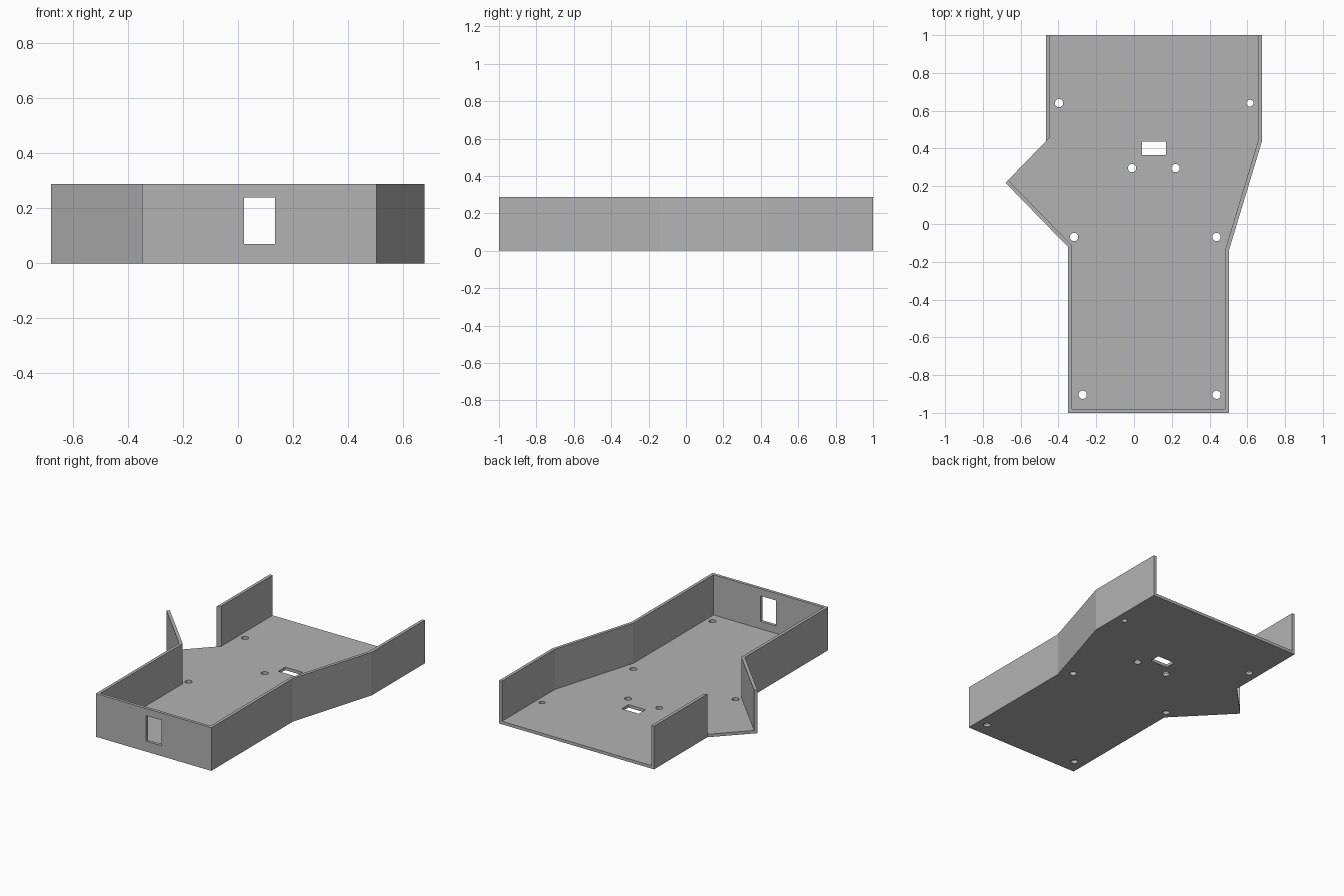
import bpy, bmesh, math
from mathutils import Matrix

cube = bpy.data.objects.get("Cube")
if cube:
    bpy.data.objects.remove(cube, do_unlink=True)

HEIGHT, FLOOR, WALL = 0.288, 0.02, 0.02

grey = bpy.data.materials.new("mid grey")
grey.use_nodes = True
colour = (0.45, 0.45, 0.45, 1)
grey.diffuse_color = colour
grey.node_tree.nodes["Principled BSDF"].inputs["Base Color"].default_value = colour


def prism(name, outline, z0, z1):
    """Extrude a flat outline from z0 up to z1."""
    bm = bmesh.new()
    face = bm.faces.new([bm.verts.new((x, y, z0)) for x, y in outline])
    top = bmesh.ops.extrude_face_region(bm, geom=[face])["geom"]
    moved = [v for v in top if isinstance(v, bmesh.types.BMVert)]
    bmesh.ops.translate(bm, verts=moved, vec=(0, 0, z1 - z0))
    bmesh.ops.recalc_face_normals(bm, faces=bm.faces)
    mesh = bpy.data.meshes.new(name)
    bm.to_mesh(mesh)
    bm.free()
    mesh.materials.append(grey)
    obj = bpy.data.objects.new(name, mesh)
    bpy.context.collection.objects.link(obj)
    return obj


def rectangle(x0, x1, y0, y1):
    return [(x0, y0), (x1, y0), (x1, y1), (x0, y1)]


def circle(x, y, r, sides=24):
    angles = [math.tau * i / sides for i in range(sides)]
    return [(x + r * math.cos(a), y + r * math.sin(a)) for a in angles]


def cut(body, cutter):
    """Subtract the cutter from the body, then discard it."""
    cutter.hide_render = True
    mod = body.modifiers.new("cut", "BOOLEAN")
    mod.operation, mod.solver, mod.object = "DIFFERENCE", "EXACT", cutter
    bpy.context.view_layer.objects.active = body
    bpy.ops.object.modifier_apply(modifier=mod.name)
    bpy.data.objects.remove(cutter, do_unlink=True)


# Solid tray block with a pointed wing on its right side
tray = prism("tray", [
    (-0.349, -1), (0.503, -1), (0.503, -0.138), (0.678, 0.44), (0.678, 1),
    (-0.465, 1), (-0.465, 0.44), (-0.68, 0.218), (-0.349, -0.122)], 0, HEIGHT)

# Cavity, left open at the back and along the rear edge of the wing
cut(tray, prism("cavity", [
    (-0.349 + WALL, -1 + WALL), (0.503 - WALL, -1 + WALL),
    (0.503 - WALL, -0.135), (0.678 - WALL, 0.443), (0.678 - WALL, 1.1),
    (-0.465 + WALL, 1.1), (-0.465 + WALL, 0.46), (-0.465, 0.44),
    (-0.893, 0.465), (-0.349 + WALL, -0.113)], FLOOR, HEIGHT + 0.1))

# Window through the front wall
cut(tray, prism("window", rectangle(0.022, 0.135, -1.1, -0.9), 0.07, 0.24))

# Slot and screw holes through the floor
cut(tray, prism("slot", rectangle(0.042, 0.169, 0.365, 0.437), -0.1, 0.1))
for x, y, r in [(-0.397, 0.64, 0.022), (0.614, 0.64, 0.018),
                (-0.01, 0.296, 0.022), (0.22, 0.296, 0.022),
                (-0.317, -0.069, 0.022), (0.437, -0.069, 0.022),
                (-0.272, -0.904, 0.022), (0.437, -0.904, 0.022)]:
    cut(tray, prism("screw_hole", circle(x, y, r), -0.1, 0.1))
